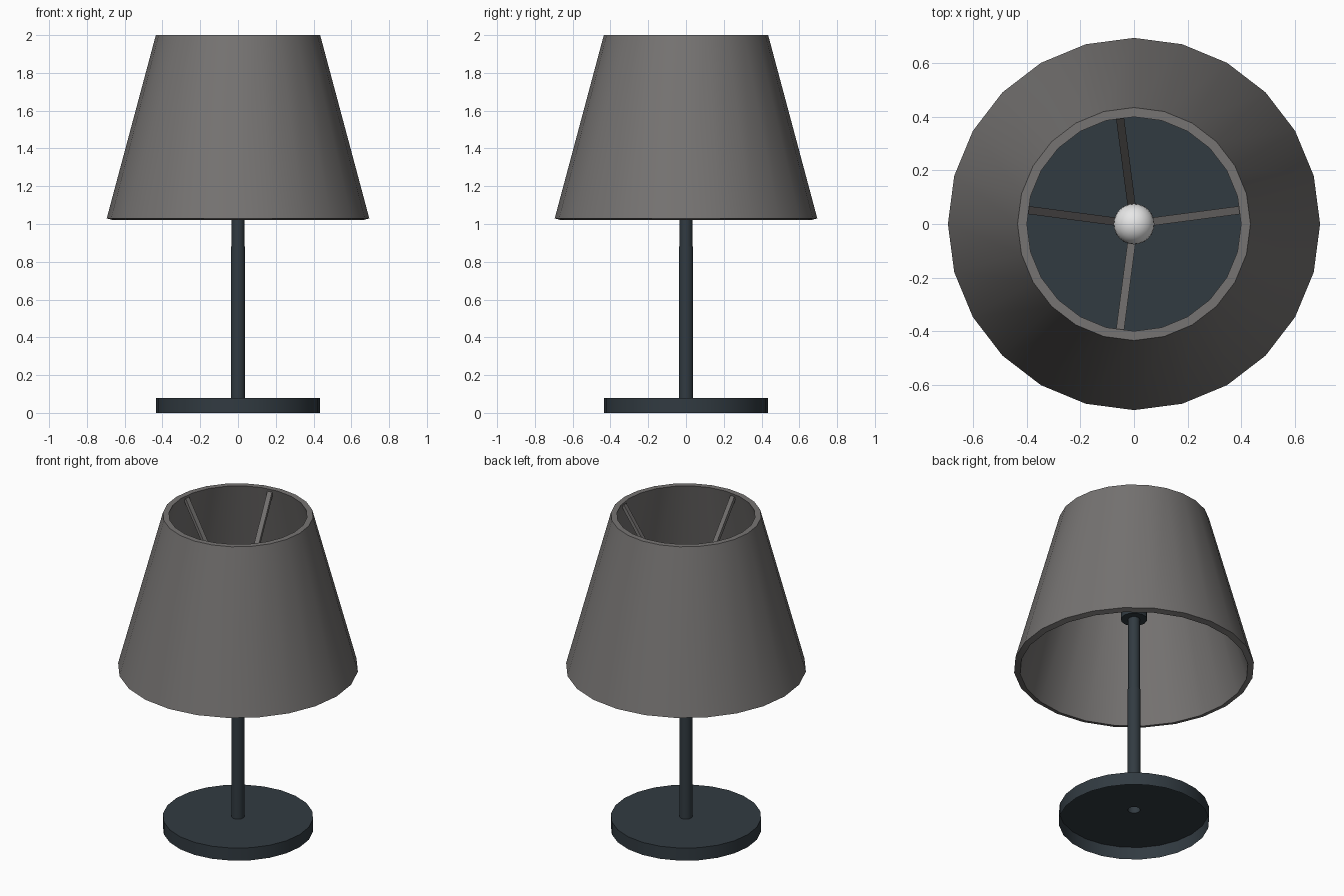
import bpy, bmesh, math
from mathutils import Vector

if "Cube" in bpy.data.objects:
    bpy.data.objects.remove(bpy.data.objects["Cube"])


def material(name, rgb):
    m = bpy.data.materials.new(name)
    m.diffuse_color = (*rgb, 1)
    m.use_nodes = True
    m.node_tree.nodes["Principled BSDF"].inputs["Base Color"].default_value = m.diffuse_color
    return m


GREY = material("warm grey fabric", (0.18, 0.172, 0.168))
DARK = material("dark slate metal", (0.031, 0.043, 0.053))
WHITE = material("white glass", (0.82, 0.82, 0.82))


def finish(name, bm, mat, smooth=True):
    me = bpy.data.meshes.new(name)
    bm.to_mesh(me)
    bm.free()
    ob = bpy.data.objects.new(name, me)
    bpy.context.collection.objects.link(ob)
    me.materials.append(mat)
    if smooth:
        bpy.ops.object.select_all(action='DESELECT')
        ob.select_set(True)
        bpy.context.view_layer.objects.active = ob
        bpy.ops.object.shade_smooth_by_angle(angle=math.radians(30))
    return ob


def lathe(name, profile, mat, sides=24, closed=False):
    """Revolve (radius, z) points, listed from the bottom up the outer side."""
    bm = bmesh.new()
    rings = []
    for r, z in profile:
        if r == 0:
            rings.append([bm.verts.new((0, 0, z))] * sides)
        else:
            angles = [math.tau * i / sides for i in range(sides)]
            rings.append([bm.verts.new((r * math.cos(a), r * math.sin(a), z)) for a in angles])
    pairs = list(zip(rings, rings[1:]))
    if closed:
        pairs.append((rings[-1], rings[0]))
    for low, high in pairs:
        for i in range(sides):
            j = (i + 1) % sides
            corners = [low[i], low[j], high[j], high[i]]
            bm.faces.new(list(dict.fromkeys(corners)))
    return finish(name, bm, mat)


# Base: shell open underneath, with a hole where the pole stands
lathe("base", [(0.435, 0), (0.435, 0.08), (0.036, 0.08)], DARK)

# Pole: open tube with a small step at mid height
lathe("pole", [(0.038, 0.08), (0.038, 0.88), (0.034, 0.88), (0.034, 1.36)], DARK)

# Socket at the top of the pole
lathe("socket", [(0, 1.35), (0.077, 1.35), (0.077, 1.47), (0, 1.47)], DARK, 12)

# Bulb
bm = bmesh.new()
bmesh.ops.create_uvsphere(bm, u_segments=24, v_segments=12, radius=0.076)
bmesh.ops.translate(bm, verts=bm.verts, vec=(0, 0, 1.52))
finish("bulb", bm, WHITE)

# Shade: thick open cone
lathe("shade", [(0.66, 1.02), (0.695, 1.03), (0.435, 2.0), (0.40, 2.0)], GREY, closed=True)

# Four struts from the socket up to the shade rim
for n, deg in enumerate((7.5, 97.5, 172.5, 262.5)):
    a = math.radians(deg)
    out = Vector((math.cos(a), math.sin(a), 0))
    start = out * 0.06 + Vector((0, 0, 1.43))
    end = out * 0.405 + Vector((0, 0, 1.98))
    d = end - start
    bm = bmesh.new()
    bmesh.ops.create_cube(bm, size=1)
    side = Vector((-out.y, out.x, 0))
    up = d.normalized().cross(side)
    for v in bm.verts:
        c = v.co.copy()
        v.co = (start + end) / 2 + d * c.x + side * (c.y * 0.03) + up * (c.z * 0.02)
    bmesh.ops.recalc_face_normals(bm, faces=bm.faces)
    finish(f"shade_strut_{n + 1}", bm, GREY, smooth=False)
